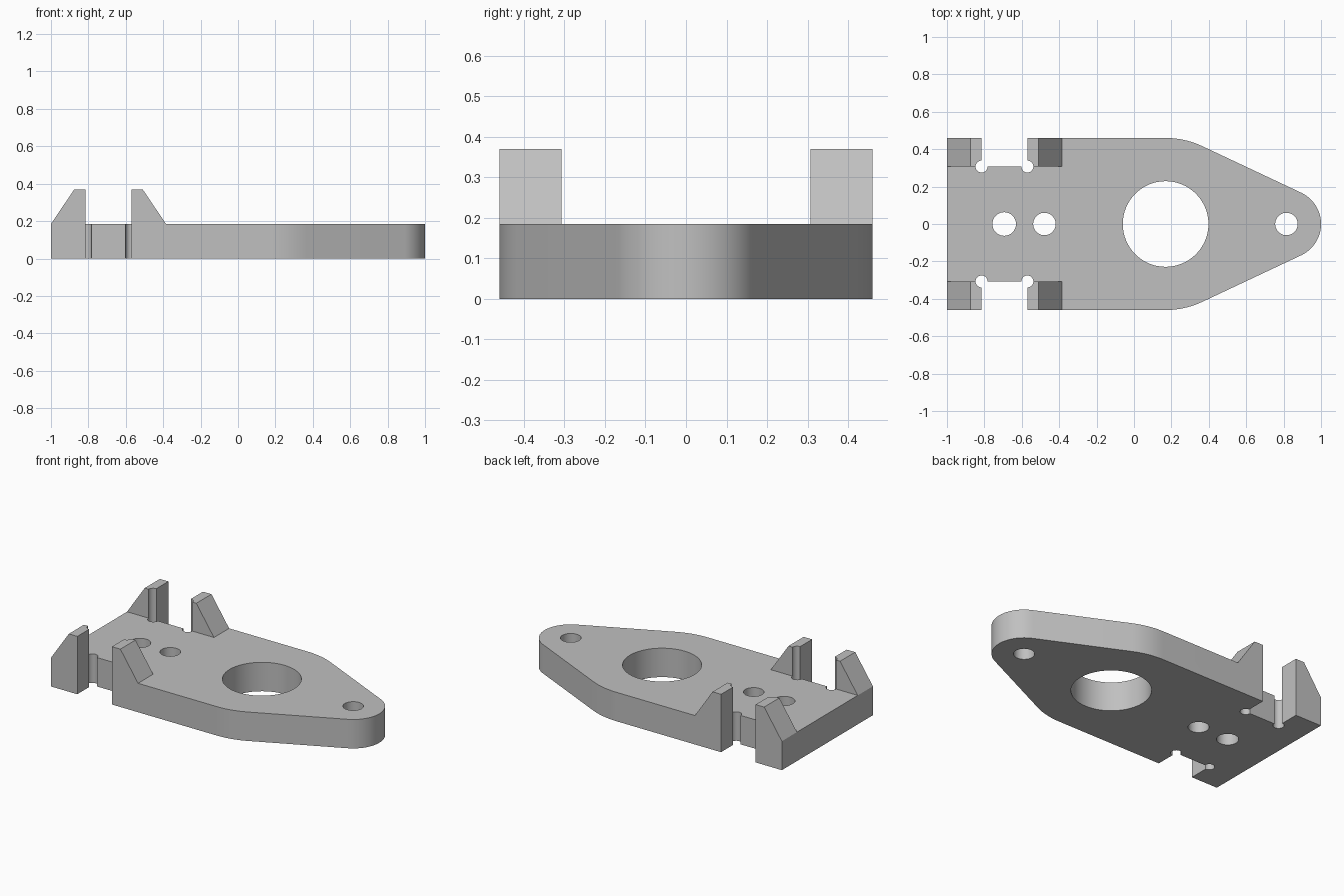
import bpy, bmesh
from math import sin, cos, acos, pi
from mathutils import Vector

if "Cube" in bpy.data.objects:
    bpy.data.objects.remove(bpy.data.objects["Cube"], do_unlink=True)

THICK, TOP = 0.185, 0.37           # plate thickness, post height
HALF, INNER = 0.46, 0.307          # half width, inner side of the posts
SLOT_L, SLOT_R = -0.815, -0.57     # slot between the posts
BIG_X, TIP_X, TIP_R = 0.169, 0.815, 0.185

grey = bpy.data.materials.new("plain grey")
grey.use_nodes = True
colour = (0.53, 0.53, 0.53, 1)
grey.diffuse_color = colour
grey.node_tree.nodes["Principled BSDF"].inputs["Base Color"].default_value = colour


def prism(name, points, direction):
    """Extrude a closed outline along a direction."""
    bm = bmesh.new()
    face = bm.faces.new([bm.verts.new(p) for p in points])
    moved = bmesh.ops.extrude_face_region(bm, geom=[face])["geom"]
    verts = [v for v in moved if isinstance(v, bmesh.types.BMVert)]
    bmesh.ops.translate(bm, verts=verts, vec=Vector(direction))
    bmesh.ops.recalc_face_normals(bm, faces=bm.faces)
    mesh = bpy.data.meshes.new(name)
    bm.to_mesh(mesh)
    bm.free()
    obj = bpy.data.objects.new(name, mesh)
    bpy.context.collection.objects.link(obj)
    mesh.materials.append(grey)
    return obj


def arc(cx, radius, start, end, steps):
    angles = [start + (end - start) * i / steps for i in range(steps + 1)]
    return [(cx + radius * cos(a), radius * sin(a)) for a in angles]


def cut(target, cutter):
    """Subtract a cutter from the target and discard it."""
    cutter.hide_render = True
    mod = target.modifiers.new("cut", 'BOOLEAN')
    mod.operation, mod.solver, mod.object = 'DIFFERENCE', 'EXACT', cutter
    bpy.context.view_layer.objects.active = target
    bpy.ops.object.modifier_apply(modifier=mod.name)
    bpy.data.objects.remove(cutter, do_unlink=True)


def cut_box(target, x0, x1, y0, y1, z0, z1):
    corners = [(x0, y0, z0), (x1, y0, z0), (x1, y1, z0), (x0, y1, z0)]
    cut(target, prism("box_cutter", corners, (0, 0, z1 - z0)))


def cut_hole(target, x, y, radius, steps=48):
    ring = [(px, py + y, -0.1) for px, py in arc(x, radius, 0, 2 * pi, steps)[:-1]]
    cut(target, prism("hole_cutter", ring, (0, 0, 0.7)))


def cut_side_profile(target, profile):
    cut(target, prism("profile_cutter", [(x, -0.7, z) for x, z in profile], (0, 1.4, 0)))


# Full-height blank: straight sides, tangent shoulders, rounded tip
tangent = acos((HALF - TIP_R) / (TIP_X - BIG_X))
outline = [(-1, HALF), (-1, -HALF)]
outline += arc(BIG_X, HALF, -pi / 2, -tangent, 10)
outline += arc(TIP_X, TIP_R, -tangent, tangent, 36)
outline += arc(BIG_X, HALF, tangent, pi / 2, 10)
plate = prism("mounting_plate", [(x, y, 0) for x, y in outline], (0, 0, TOP))

# Remove material above the plate, leaving four sloped posts
cut_side_profile(plate, [(-0.51, TOP), (-0.385, THICK), (1.2, THICK),
                         (1.2, 0.6), (-0.51, 0.6)])
cut_side_profile(plate, [(-1.125, 0), (-0.875, TOP), (-0.875, 0.6), (-1.125, 0.6)])
cut_box(plate, -1.2, 0.5, -INNER, INNER, THICK, 0.6)

# Slots between posts, with round corner reliefs
for side in (-1, 1):
    y0, y1 = sorted((side * INNER, side * 0.7))
    cut_box(plate, SLOT_L, SLOT_R, y0, y1, -0.1, 0.6)
    for x in (SLOT_L, SLOT_R):
        cut_hole(plate, x, side * INNER, 0.032, 28)

# Through holes along the centre line
for x, radius in ((-0.694, 0.063), (-0.479, 0.06), (BIG_X, 0.229), (TIP_X, 0.06)):
    cut_hole(plate, x, 0, radius, 64)

# Smooth curved walls with sharp rims
bpy.ops.object.select_all(action='DESELECT')
plate.select_set(True)
bpy.context.view_layer.objects.active = plate
bpy.ops.object.shade_smooth_by_angle(angle=pi / 7)
